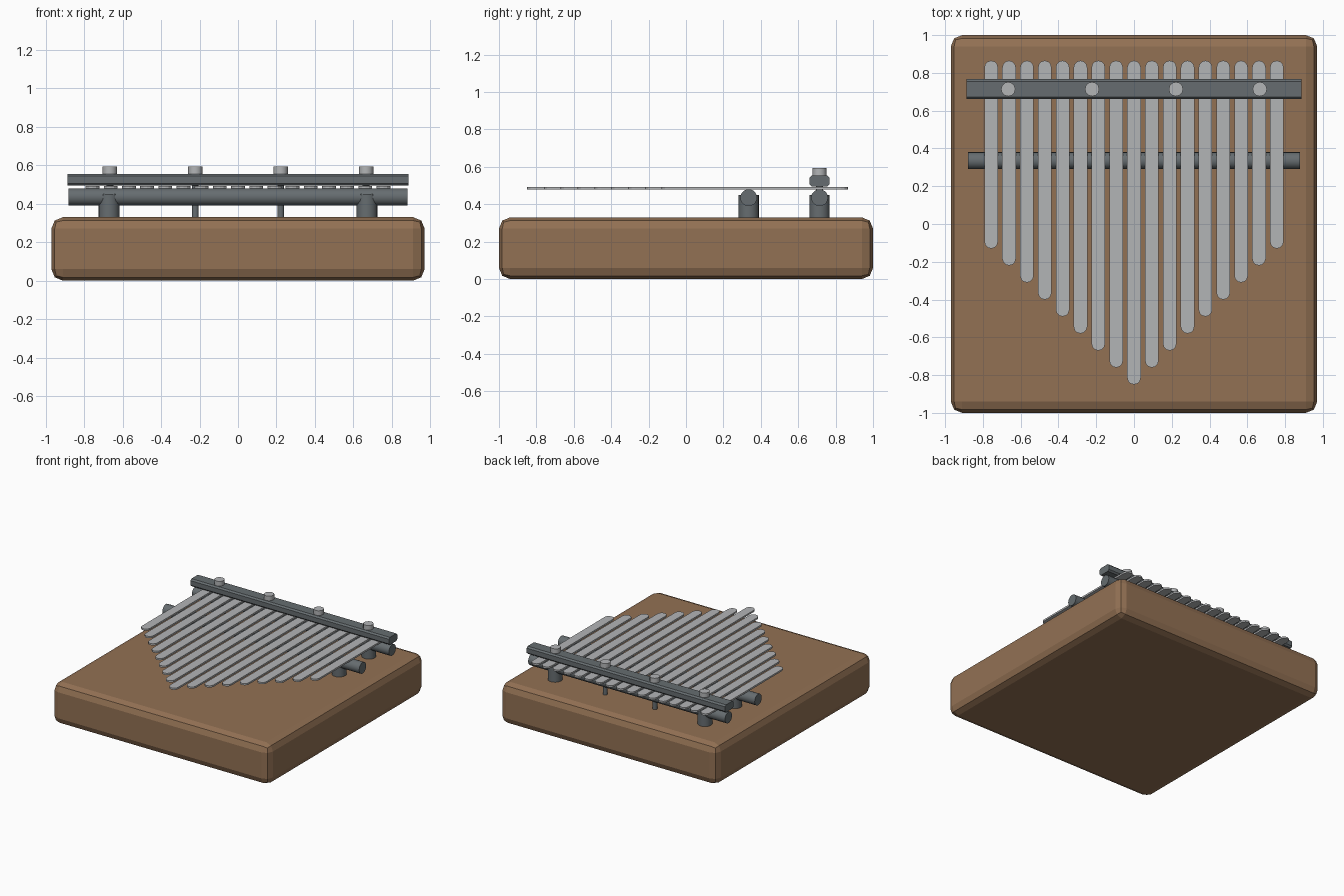
import bpy, bmesh
from math import pi, cos, sin
from mathutils import Matrix, Vector

cube = bpy.data.objects.get("Cube")
if cube:
    bpy.data.objects.remove(cube, do_unlink=True)


def material(name, rgb):
    m = bpy.data.materials.new(name)
    m.use_nodes = True
    m.diffuse_color = (*rgb, 1)
    m.node_tree.nodes["Principled BSDF"].inputs["Base Color"].default_value = (*rgb, 1)
    return m


wood = material("warm wood", (0.29, 0.165, 0.088))
steel = material("pale steel", (0.45, 0.46, 0.47))
iron = material("dark iron", (0.133, 0.152, 0.162))


def finish(name, bm, mat, smooth=False):
    bmesh.ops.recalc_face_normals(bm, faces=bm.faces[:])
    mesh = bpy.data.meshes.new(name)
    bm.to_mesh(mesh)
    bm.free()
    mesh.materials.append(mat)
    ob = bpy.data.objects.new(name, mesh)
    bpy.context.collection.objects.link(ob)
    if smooth:
        bpy.ops.object.select_all(action="DESELECT")
        ob.select_set(True)
        bpy.context.view_layer.objects.active = ob
        bpy.ops.object.shade_smooth_by_angle(angle=pi / 5)
    return ob


def box(name, low, high, mat, bevel, segments, long_edges_only=False):
    low, high = Vector(low), Vector(high)
    bm = bmesh.new()
    bmesh.ops.create_cube(bm, size=1)
    bmesh.ops.scale(bm, vec=high - low, verts=bm.verts)
    bmesh.ops.translate(bm, vec=(low + high) / 2, verts=bm.verts)
    edges = [e for e in bm.edges if not long_edges_only
             or abs(e.verts[0].co.x - e.verts[1].co.x) > 1]
    bmesh.ops.bevel(bm, geom=edges, offset=bevel, segments=segments,
                    profile=0.5, affect="EDGES")
    return finish(name, bm, mat)


def cylinder(name, start, end, radius, mat, sides=16):
    start, end = Vector(start), Vector(end)
    axis = end - start
    turn = Vector((0, 0, 1)).rotation_difference(axis).to_matrix().to_4x4()
    bm = bmesh.new()
    bmesh.ops.create_cone(bm, cap_ends=True, segments=sides, radius1=radius,
                          radius2=radius, depth=axis.length,
                          matrix=Matrix.Translation((start + end) / 2) @ turn)
    return finish(name, bm, mat, smooth=True)


def tine(name, x, front, back, radius, low, high):
    # Flat strip with rounded ends
    steps = 6
    bm = bmesh.new()
    outline = []
    for end, first in ((back - radius, 0), (front + radius, pi)):
        for i in range(steps + 1):
            a = first + pi * i / steps
            outline.append(bm.verts.new((x + radius * cos(a), end + radius * sin(a), low)))
    face = bm.faces.new(outline)
    top = bmesh.ops.extrude_face_region(bm, geom=[face])["geom"]
    bmesh.ops.translate(bm, vec=(0, 0, high - low),
                        verts=[v for v in top if isinstance(v, bmesh.types.BMVert)])
    return finish(name, bm, steel)


# Wooden sound board
BOARD_TOP = 0.33
box("sound_board", (-0.97, -1, 0), (0.97, 1, BOARD_TOP), wood, 0.06, 2)

# Two round bridge rods on short posts
BACK_Y, FRONT_Y, ROD_Z = 0.714, 0.335, 0.435
for place, y in (("front", FRONT_Y), ("back", BACK_Y)):
    cylinder(f"{place}_rod", (-0.88, y, ROD_Z), (0.88, y, ROD_Z), 0.045, iron, 20)
    for side, x in (("left", 0.67), ("right", -0.67)):
        cylinder(f"{place}_post_{side}", (x, y, BOARD_TOP - 0.02), (x, y, 0.45),
                 0.054, iron, 20)

# Seventeen tines, longest in the middle
for i in range(-8, 9):
    tine(f"tine_{i + 9}", i * 0.0945, -0.85 + 0.09 * abs(i), 0.865, 0.036, 0.478, 0.492)

# Clamp bar with chamfered long edges
box("clamp_bar", (-0.887, BACK_Y - 0.053, 0.494), (0.887, BACK_Y + 0.053, 0.555),
    iron, 0.012, 1, long_edges_only=True)

# Four clamp screws
for i, x in enumerate((-0.666, -0.222, 0.222, 0.666), 1):
    cylinder(f"screw_shaft_{i}", (x, BACK_Y, BOARD_TOP - 0.02), (x, BACK_Y, 0.55),
             0.018, iron, 12)
    cylinder(f"screw_head_{i}", (x, BACK_Y, 0.55), (x, BACK_Y, 0.593), 0.038, steel, 12)
